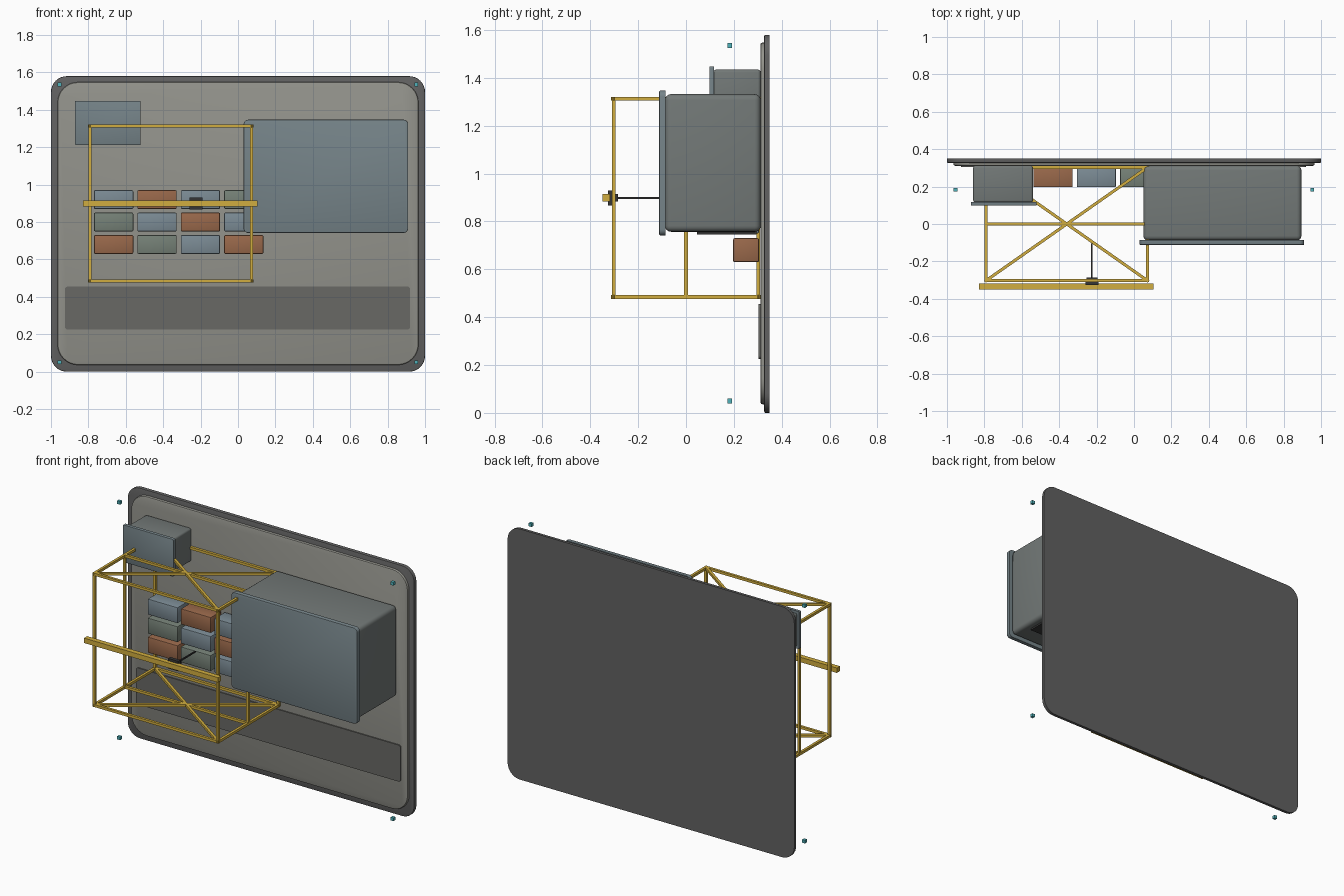
import bpy, bmesh, math
from mathutils import Vector

if "Cube" in bpy.data.objects:
    bpy.data.objects.remove(bpy.data.objects["Cube"])


def material(name, r, g, b):
    m = bpy.data.materials.new(name)
    m.diffuse_color = (r, g, b, 1)
    m.use_nodes = True
    m.node_tree.nodes["Principled BSDF"].inputs["Base Color"].default_value = m.diffuse_color
    return m


DARK = material("dark_grey", 0.12, 0.12, 0.12)
STONE = material("warm_grey", 0.29, 0.29, 0.26)
STRIP = material("strip_grey", 0.14, 0.14, 0.13)
BODY = material("housing_grey", 0.17, 0.19, 0.185)
LID = material("blue_grey", 0.18, 0.23, 0.25)
GOLD = material("yellow", 0.64, 0.42, 0.05)
BLACK = material("black", 0.035, 0.035, 0.035)
TEAL = material("teal", 0.08, 0.45, 0.50)
BLUE = material("slate_blue", 0.20, 0.26, 0.30)
RUST = material("rust", 0.32, 0.14, 0.07)
GREEN = material("grey_green", 0.18, 0.22, 0.185)


def finish(bm, name, mat):
    bmesh.ops.recalc_face_normals(bm, faces=bm.faces)
    mesh = bpy.data.meshes.new(name)
    bm.to_mesh(mesh)
    bm.free()
    mesh.materials.append(mat)
    ob = bpy.data.objects.new(name, mesh)
    bpy.context.collection.objects.link(ob)
    bpy.ops.object.select_all(action='DESELECT')
    ob.select_set(True)
    bpy.context.view_layer.objects.active = ob
    bpy.ops.object.shade_smooth_by_angle(angle=math.radians(32))
    return ob


def box(name, x, y, z, mat, bevel=0.0, seg=3):
    """Box from (min, max) ranges, optionally with rounded edges."""
    bm = bmesh.new()
    bmesh.ops.create_cube(bm, size=1)
    for v in bm.verts:
        v.co = Vector([r[0] + (c + 0.5) * (r[1] - r[0]) for c, r in zip(v.co, (x, y, z))])
    if bevel:
        bmesh.ops.bevel(bm, geom=bm.edges[:], offset=bevel, segments=seg,
                        profile=0.5, affect='EDGES')
    return finish(bm, name, mat)


def plate(name, x, y, z, radius, mat, edge=0.0):
    """Upright plate with rounded corners, extruded along y."""
    bm = bmesh.new()
    corners = [(x[1], z[1], -1, -1), (x[0], z[1], 1, -1), (x[0], z[0], 1, 1), (x[1], z[0], -1, 1)]
    verts = []
    for i, (cx, cz, sx, sz) in enumerate(corners):
        for k in range(9):
            a = (i + k / 8) * math.pi / 2
            verts.append(bm.verts.new((cx + sx * radius + radius * math.cos(a), y[1],
                                       cz + sz * radius + radius * math.sin(a))))
    back = bm.faces.new(verts)
    out = bmesh.ops.extrude_face_region(bm, geom=[back], use_keep_orig=True)["geom"]
    front = [v for v in out if isinstance(v, bmesh.types.BMVert)]
    bmesh.ops.translate(bm, verts=front, vec=(0, y[0] - y[1], 0))
    if edge:
        rim = [e for e in bm.edges if all(abs(v.co.y - y[0]) < 1e-5 for v in e.verts)]
        bmesh.ops.bevel(bm, geom=rim, offset=edge, segments=2, profile=0.5, affect='EDGES')
    return finish(bm, name, mat)


def bar(name, a, b, t, mat):
    """Square bar between two points."""
    a, b = Vector(a), Vector(b)
    d = b - a
    bm = bmesh.new()
    bmesh.ops.create_cube(bm, size=1)
    up = Vector((0, 0, 1)) if abs(d.normalized().z) < 0.9 else Vector((0, 1, 0))
    w = d.normalized()
    u = w.cross(up).normalized()
    n = u.cross(w)
    for v in bm.verts:
        c = v.co.copy()
        v.co = (a + b) / 2 + u * c.x * t + n * c.y * t + w * c.z * (d.length + t)
    return finish(bm, name, mat)


# Back board
plate("back_board", (-1, 1), (0.327, 0.349), (0, 1.58), 0.085, DARK, 0.005)
plate("board_face", (-0.965, 0.965), (0.311, 0.328), (0.036, 1.548), 0.11, STONE, 0.008)
plate("lower_strip", (-0.925, 0.92), (0.304, 0.312), (0.225, 0.455), 0.015, STRIP)

# Large housing with front lid and underside vent
box("large_housing", (0.05, 0.895), (-0.088, 0.312), (0.757, 1.332), BODY, 0.025, 4)
plate("large_lid", (0.03, 0.91), (-0.112, -0.085), (0.742, 1.347), 0.025, LID, 0.004)
box("underside_vent", (0.10, 0.85), (0.045, 0.295), (0.746, 0.762), BLACK)

# Small housing with front lid
box("small_housing", (-0.86, -0.54), (0.115, 0.312), (1.225, 1.435), BODY, 0.012)
plate("small_lid", (-0.872, -0.52), (0.098, 0.118), (1.212, 1.448), 0.006, LID, 0.003)

# Storage blocks: three rows of four
rows = [(BLUE, RUST, BLUE, GREEN), (GREEN, BLUE, RUST, BLUE), (RUST, GREEN, BLUE, RUST)]
for r, row in enumerate(rows):
    for c, mat in enumerate(row):
        x, z = -0.665 + c * 0.232, 0.92 - r * 0.12
        box(f"block_{r}_{c}", (x - 0.105, x + 0.105), (0.197, 0.305),
            (z - 0.05, z + 0.05), mat, 0.006, 2)

# Open frame: posts, rails and crossed braces
X0, X1, Y, Z0, Z1, T = -0.79, 0.071, 0.302, 0.485, 1.313, 0.016
for i, x in enumerate((X0, X1)):
    for j, y in enumerate((-Y, 0, Y)):
        bar(f"post_{i}_{j}", (x, y, Z0), (x, y, Z1), T, GOLD)
for k, z in enumerate((Z0, Z1)):
    for j, y in enumerate((-Y, 0, Y)):
        bar(f"cross_rail_{k}_{j}", (X0, y, z), (X1, y, z), T, GOLD)
    for i, x in enumerate((X0, X1)):
        bar(f"side_rail_{k}_{i}", (x, -Y, z), (x, Y, z), T, GOLD)
    for s in (-1, 1):
        bar(f"brace_{k}_{s}", (X0, -Y * s, z), (X1, Y * s, z), T, GOLD)

# Sliding beam, carriage and probe
box("slide_beam", (-0.83, 0.105), (-0.349, -0.318), (0.884, 0.915), GOLD)
box("carriage_plate", (-0.26, -0.19), (-0.325, -0.302), (0.867, 0.93), BLACK)
box("carriage_block", (-0.255, -0.195), (-0.31, -0.285), (0.884, 0.915), BLACK)
bar("probe_rod", (-0.225, -0.30, 0.898), (-0.225, -0.107, 0.898), 0.008, BLACK)

# Corner markers
for i, x in enumerate((-0.955, 0.953)):
    for k, z in enumerate((0.05, 1.535)):
        box(f"marker_{i}_{k}", (x - 0.01, x + 0.01), (0.174, 0.193), (z - 0.01, z + 0.01), TEAL)
